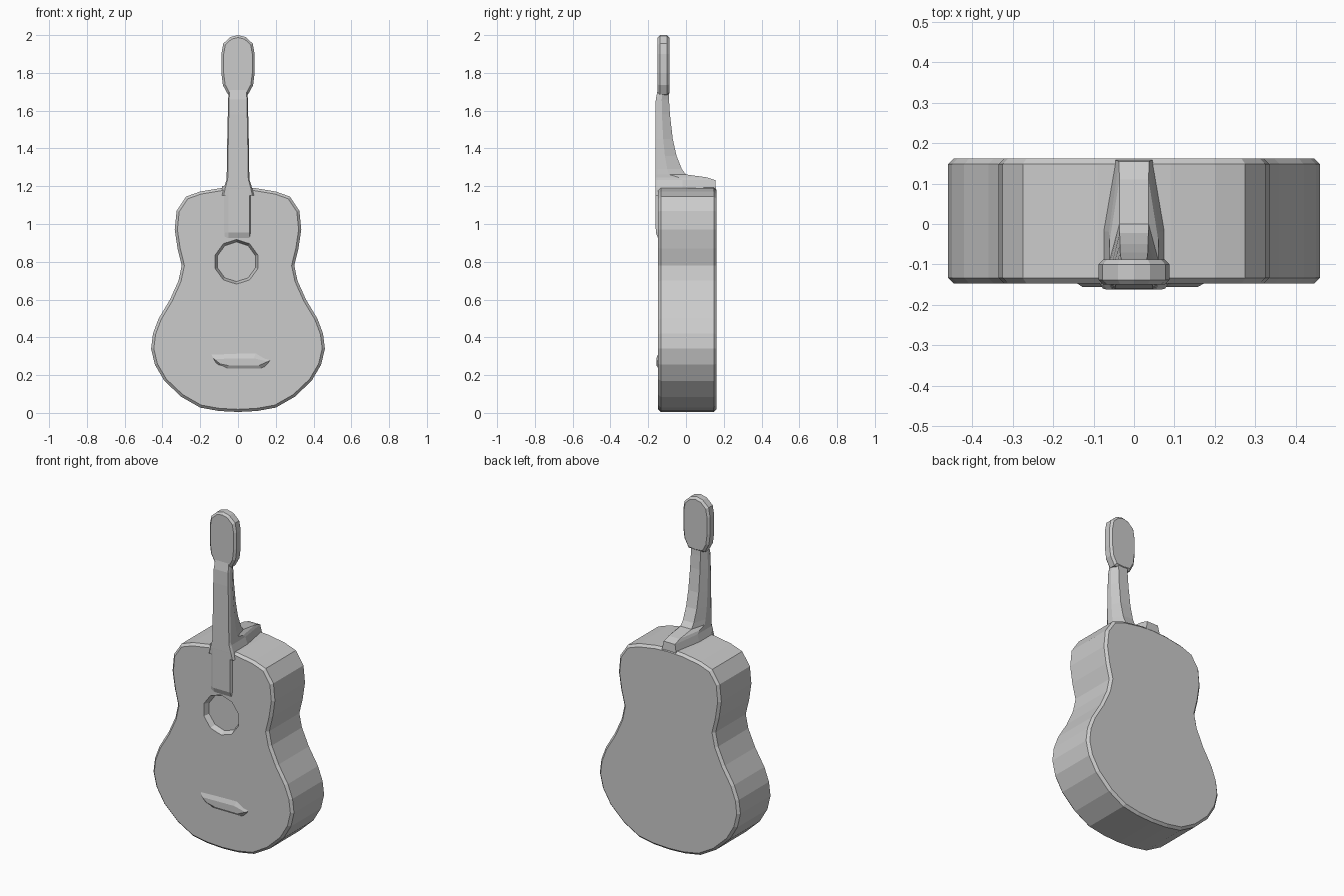
import bpy, bmesh, math
from mathutils import Matrix

cube = bpy.data.objects.get("Cube")
if cube:
    bpy.data.objects.remove(cube, do_unlink=True)

grey = bpy.data.materials.new("plain grey")
grey.use_nodes = True
grey.diffuse_color = (0.6, 0.6, 0.6, 1)
grey.node_tree.nodes["Principled BSDF"].inputs["Base Color"].default_value = (0.6, 0.6, 0.6, 1)


def loft(name, rings, bevel=0):
    """Skin a list of equal-length point rings and cap both ends."""
    bm = bmesh.new()
    loops = [[bm.verts.new(p) for p in ring] for ring in rings]
    n = len(loops[0])
    for a, b in zip(loops, loops[1:]):
        for i in range(n):
            j = (i + 1) % n
            bm.faces.new((a[i], a[j], b[j], b[i]))
    bm.faces.new(loops[0][::-1])
    bm.faces.new(loops[-1])
    bmesh.ops.recalc_face_normals(bm, faces=bm.faces)
    mesh = bpy.data.meshes.new(name)
    bm.to_mesh(mesh)
    bm.free()
    mesh.materials.append(grey)
    obj = bpy.data.objects.new(name, mesh)
    bpy.context.collection.objects.link(obj)
    if bevel:
        mod = obj.modifiers.new("soft_edges", 'BEVEL')
        mod.width = bevel
        mod.segments = 1
        mod.limit_method = 'ANGLE'
        mod.angle_limit = math.radians(60)
    return obj


def mirrored(half):
    """Close a half outline running from bottom centre to top centre."""
    return half + [(-x, z) for x, z in half[-2:0:-1]]


def slab(name, outline, front, back, bevel=0):
    return loft(name, [[(x, y, z) for x, z in outline] for y in (front, back)], bevel)


# Waisted sound box
body_half = [(0, .005), (.1, .01), (.2, .028), (.3, .085), (.39, .17), (.44, .255),
             (.46, .34), (.45, .42), (.42, .5), (.36, .6), (.315, .7), (.298, .78),
             (.32, .87), (.335, .97), (.325, 1.07), (.275, 1.145), (.2, 1.172),
             (.09, 1.19), (0, 1.195)]
body = slab("body", mirrored(body_half), -.147, .162, .014)

# Shallow sound hole with sloping walls
def ring(radius, y):
    return [(radius * math.cos(a) - .008, y, radius * math.sin(a) + .8)
            for a in (math.tau * (i + .5) / 10 for i in range(10))]

cutter = loft("sound_hole_cutter", [ring(.128, -.17), ring(.105, -.115)])
cutter.hide_render = True
cut = body.modifiers.new("sound_hole", 'BOOLEAN')
cut.operation = 'DIFFERENCE'
cut.solver = 'EXACT'
cut.object = cutter
bpy.context.view_layer.objects.active = body
for mod in list(body.modifiers):
    bpy.ops.object.modifier_apply(modifier=mod.name)
bpy.data.objects.remove(cutter, do_unlink=True)

# Neck sweeping back into the heel: height, half width, front, back
def neck_ring(z, w, front, back):
    side = front + .45 * (back - front)
    half = [(w * .9, front), (w, front + .012), (w, side), (w * .6, back)]
    return [(x, y, z) for x, y in half] + [(-x, y, z) for x, y in half[::-1]]

loft("neck", [neck_ring(*s) for s in (
    (1.15, .085, -.16, .157), (1.19, .075, -.162, .158), (1.232, .062, -.162, .155),
    (1.247, .06, -.162, .11), (1.262, .06, -.162, .0), (1.29, .059, -.162, -.022),
    (1.36, .058, -.162, -.05), (1.45, .057, -.162, -.07), (1.58, .054, -.162, -.085),
    (1.66, .052, -.16, -.09), (1.71, .05, -.15, -.092))])

# Fingerboard tail lying over the top of the body
loft("fingerboard_tail", [[(-.085, y, z), (-.05, y - d, z), (.06, y - d, z), (.07, y, z)]
                          for y, z, d in ((-.14, .925, .008), (-.14, .955, .02), (-.14, 1.2, .022))])

# Headstock
head_half = [(0, 1.68), (.053, 1.685), (.08, 1.735), (.088, 1.8), (.088, 1.9),
             (.078, 1.955), (.04, 1.99), (0, 2.0)]
head = slab("headstock", mirrored(head_half), -.15, -.088, .012)

# Low bridge with a sloping face
outer = [(-.15, .325), (-.11, .25), (-.06, .225), (.13, .225), (.185, .285), (.1, .335)]
loft("bridge", [[(x, -.14, z) for x, z in outer],
                [(x * .85, -.156, .27 + (z - .28) * .35) for x, z in outer]])
